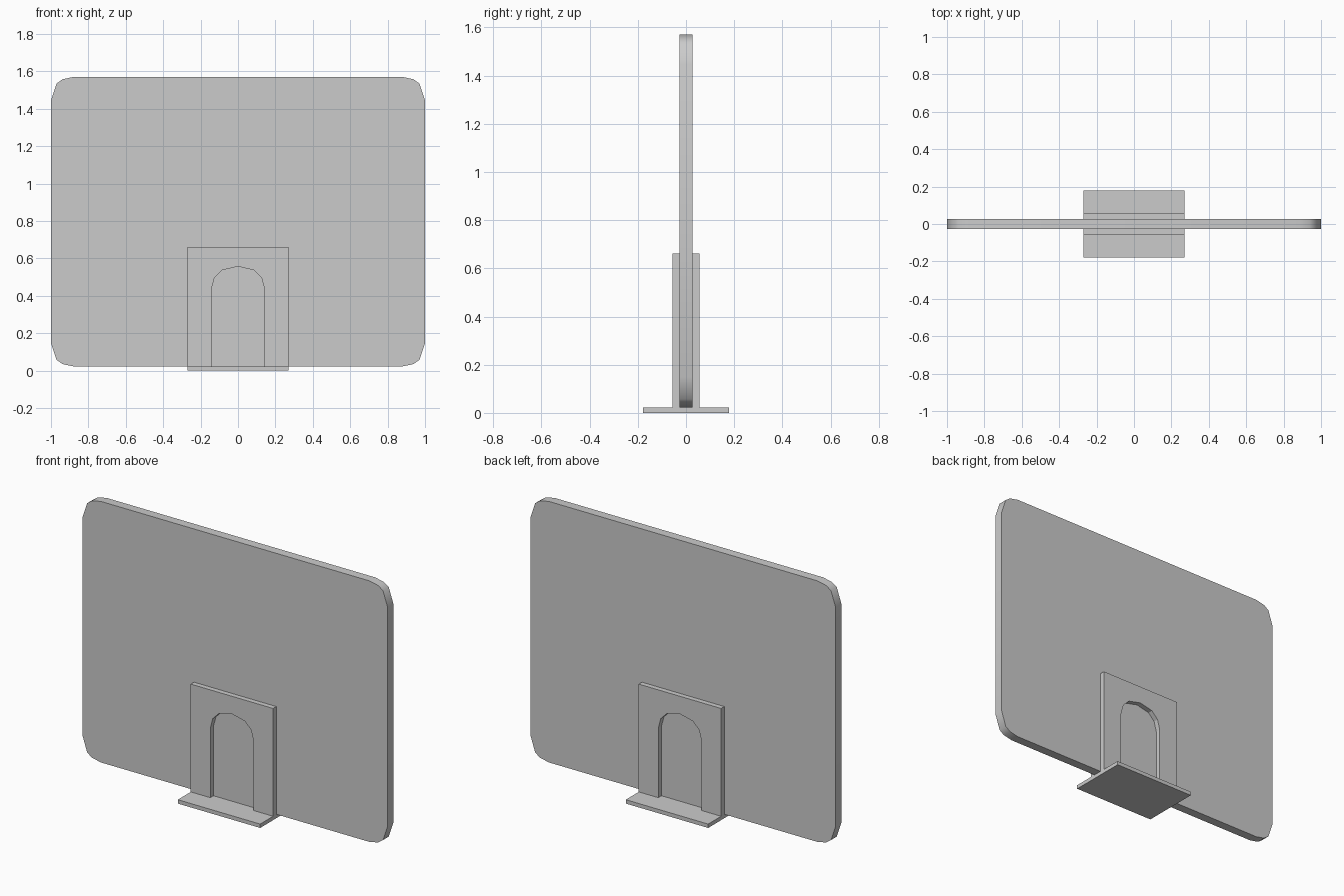
import bpy, bmesh, math

if "Cube" in bpy.data.objects:
    bpy.data.objects.remove(bpy.data.objects["Cube"])


def slab(name, half, y0, y1, smooth=0):
    """Mirror a right-hand (x, z) half outline and extrude it from y0 to y1."""
    outline = half + [(-x, z) for x, z in reversed(half) if x > 0]
    bm = bmesh.new()
    face = bm.faces.new([bm.verts.new((x, y0, z)) for x, z in outline])
    ext = bmesh.ops.extrude_face_region(bm, geom=[face], use_keep_orig=True)
    moved = [g for g in ext["geom"] if isinstance(g, bmesh.types.BMVert)]
    bmesh.ops.translate(bm, verts=moved, vec=(0, y1 - y0, 0))
    bmesh.ops.recalc_face_normals(bm, faces=bm.faces)
    mesh = bpy.data.meshes.new(name)
    bm.to_mesh(mesh)
    bm.free()
    obj = bpy.data.objects.new(name, mesh)
    bpy.context.collection.objects.link(obj)
    if smooth:
        bpy.ops.object.select_all(action='DESELECT')
        obj.select_set(True)
        bpy.context.view_layer.objects.active = obj
        bpy.ops.object.shade_smooth_by_angle(angle=math.radians(smooth))
    return obj


BASE_TOP, PANEL_TOP = 0.023, 1.57
PANEL_Y, STAND_Y = 0.027, 0.057

# Panel with rounded corners
corner = [(0.12, 0.0), (0.062, 0.012), (0.03, 0.035), (0.0, 0.125)]
lower = [(1 - dx, BASE_TOP + dz) for dx, dz in corner]
upper = [(1 - dx, PANEL_TOP - dz) for dx, dz in reversed(corner)]
slab("panel", lower + upper, -PANEL_Y, PANEL_Y, smooth=45)

# Upright bracket with an arched opening, clamped on both faces of the panel
bracket = [(0, 0.557), (0.085, 0.537), (0.126, 0.495), (0.142, 0.435),
           (0.142, BASE_TOP), (0.27, BASE_TOP), (0.27, 0.662)]
slab("front_bracket", bracket, -STAND_Y, -PANEL_Y)
slab("back_bracket", bracket, PANEL_Y, STAND_Y)

# Foot plate
slab("foot_plate", [(0.27, 0), (0.27, BASE_TOP)], -0.178, 0.178)
